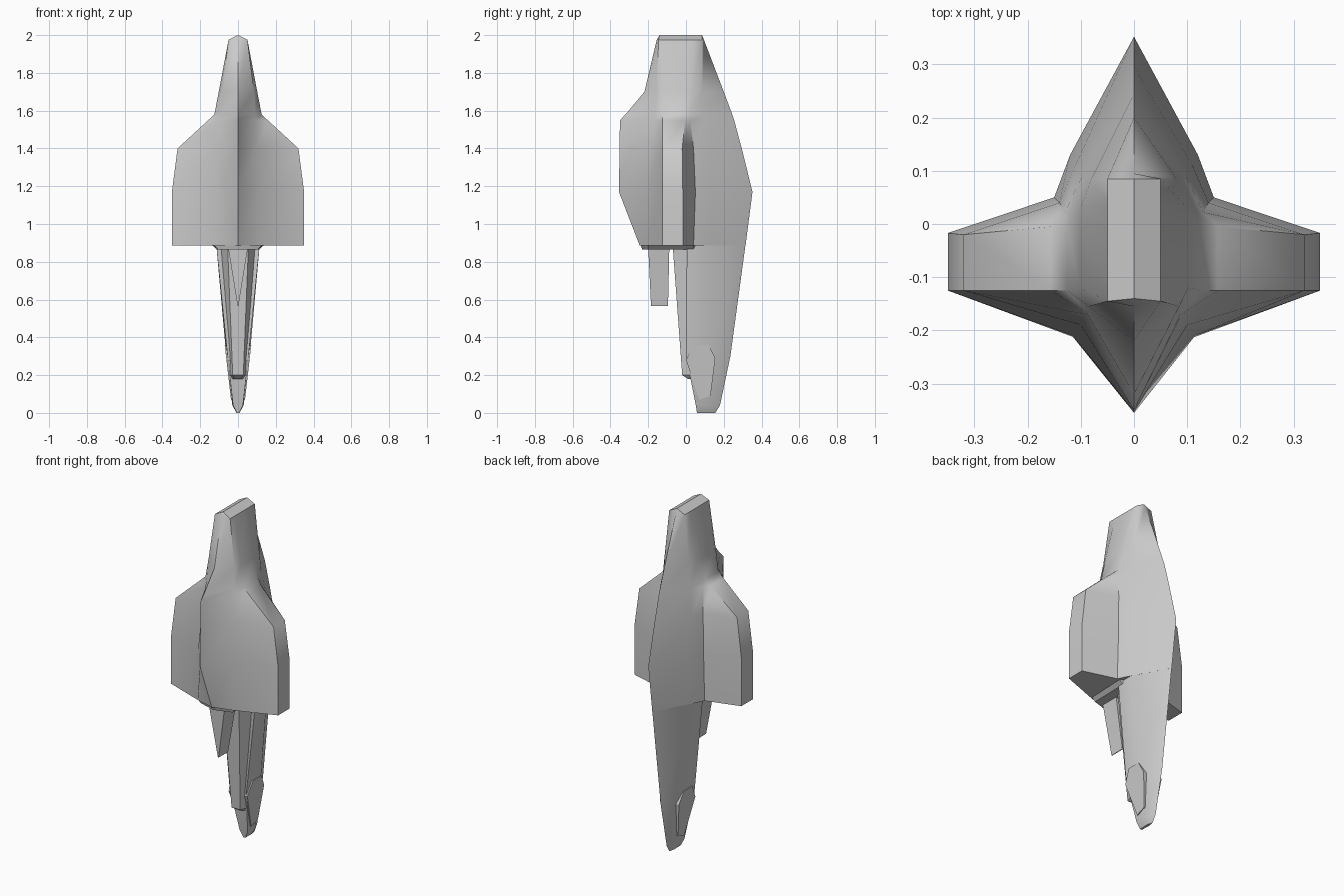
import bpy, bmesh, math

cube = bpy.data.objects.get("Cube")
if cube:
    bpy.data.objects.remove(cube, do_unlink=True)

grey = bpy.data.materials.new("hull grey")
grey.use_nodes = True
grey.diffuse_color = (0.6, 0.6, 0.6, 1)
grey.node_tree.nodes["Principled BSDF"].inputs["Base Color"].default_value = (0.6, 0.6, 0.6, 1)


def finish(name, bm, angle=40):
    bmesh.ops.recalc_face_normals(bm, faces=bm.faces)
    mesh = bpy.data.meshes.new(name)
    bm.to_mesh(mesh)
    bm.free()
    obj = bpy.data.objects.new(name, mesh)
    bpy.context.collection.objects.link(obj)
    mesh.materials.append(grey)
    bpy.ops.object.select_all(action='DESELECT')
    obj.select_set(True)
    bpy.context.view_layer.objects.active = obj
    bpy.ops.object.shade_smooth_by_angle(angle=math.radians(angle))
    return obj


def loft(name, stations, ridge=None, angle=40):
    """Skin mirrored half sections (z, back to front points); ridge closes the top."""
    bm = bmesh.new()
    rings = []
    for z, half in stations:
        mirror = [(-x, y) for x, y in reversed(half) if x > 0]
        rings.append([bm.verts.new((x, y, z)) for x, y in half + mirror])
    n = len(rings[0])
    for a, b in zip(rings, rings[1:]):
        for i in range(n):
            j = (i + 1) % n
            bm.faces.new((a[i], a[j], b[j], b[i]))
    bm.faces.new(rings[-1])
    if ridge:
        z, back, front = ridge
        rb, rf = bm.verts.new((0, back, z)), bm.verts.new((0, front, z))
        top, m = rings[0], n // 2
        bm.faces.new(top[1:m] + [rf, rb])
        bm.faces.new(top[m + 1:] + [rb, rf])
        for a, b, r in ((0, 1, rb), (n - 1, 0, rb), (m - 1, m, rf), (m, m + 1, rf)):
            bm.faces.new((top[a], top[b], r))
    else:
        bm.faces.new(rings[0])
    return finish(name, bm, angle)


# Hull: spine, fin side, wing root, wing tip rear/front, front root, prow
loft("hull", [
    (1.975, [(0, .095), (.05, .085), (.05, .04), (.05, 0), (.05, -.1), (.05, -.145), (0, -.155)]),
    (1.70, [(0, .20), (.08, .085), (.1, .03), (.102, -.005), (.102, -.12), (.085, -.155), (0, -.22)]),
    (1.58, [(0, .245), (.09, .09), (.12, .02), (.125, -.005), (.125, -.125), (.09, -.165), (0, -.32)]),
    (1.55, [(0, .255), (.095, .095), (.13, .022), (.157, -.005), (.157, -.125), (.09, -.17), (0, -.35)]),
    (1.40, [(0, .295), (.11, .11), (.14, .04), (.32, -.02), (.32, -.125), (.1, -.19), (0, -.352)]),
    (1.17, [(0, .352), (.12, .13), (.15, .05), (.35, -.017), (.35, -.125), (.115, -.21), (0, -.355)]),
    (.885, [(0, .315), (.115, .11), (.15, .04), (.35, -.017), (.35, -.125), (.115, -.212), (0, -.245)]),
], ridge=(2.0, .085, -.14))

# Shallow step under the hull
loft("hull_base", [
    (.89, [(0, .1), (.14, .04), (.13, -.2), (0, -.24)]),
    (.865, [(0, .1), (.11, .04), (.105, -.2), (0, -.232)]),
])

# Long tail: spine, side, front edge
loft("tail", [
    (.89, [(0, .315), (.115, .11), (.115, .005), (0, .02)]),
    (.30, [(0, .235), (.062, .12), (.055, 0), (0, .01)]),
    (.04, [(0, .18), (.03, .12), (.026, .052), (0, .052)]),
    (0, [(0, .155), (.008, .12), (.006, .058), (0, .058)]),
])

# Blade nested against the front of the tail
loft("inner_blade", [
    (.88, [(0, .03), (.1, .03), (.055, -.07), (0, -.07)]),
    (.20, [(0, .03), (.045, .03), (.028, -.02), (0, -.02)]),
    (.18, [(0, .03), (.03, .03), (.018, .01), (0, .01)]),
], angle=25)

# Front wedge tapering to a knife edge
loft("front_wedge", [
    (.88, [(0, -.088), (.053, -.088), (.053, -.2), (0, -.2)]),
    (.565, [(0, -.095), (.002, -.095), (.002, -.185), (0, -.185)]),
], angle=25)

# Flat hexagonal pads on both sides of the tail tip
outline = [(0, .28), (.04, .36), (.12, .36), (.155, .29), (.13, .09), (.07, .07)]
for side, label in ((1, "left"), (-1, "right")):
    bm = bmesh.new()
    for y, z in outline:
        for x in (.01, .029 + .115 * z):
            bm.verts.new((side * x, y, z))
    bmesh.ops.convex_hull(bm, input=bm.verts)
    finish(f"tail_pad_{label}", bm, 20)
